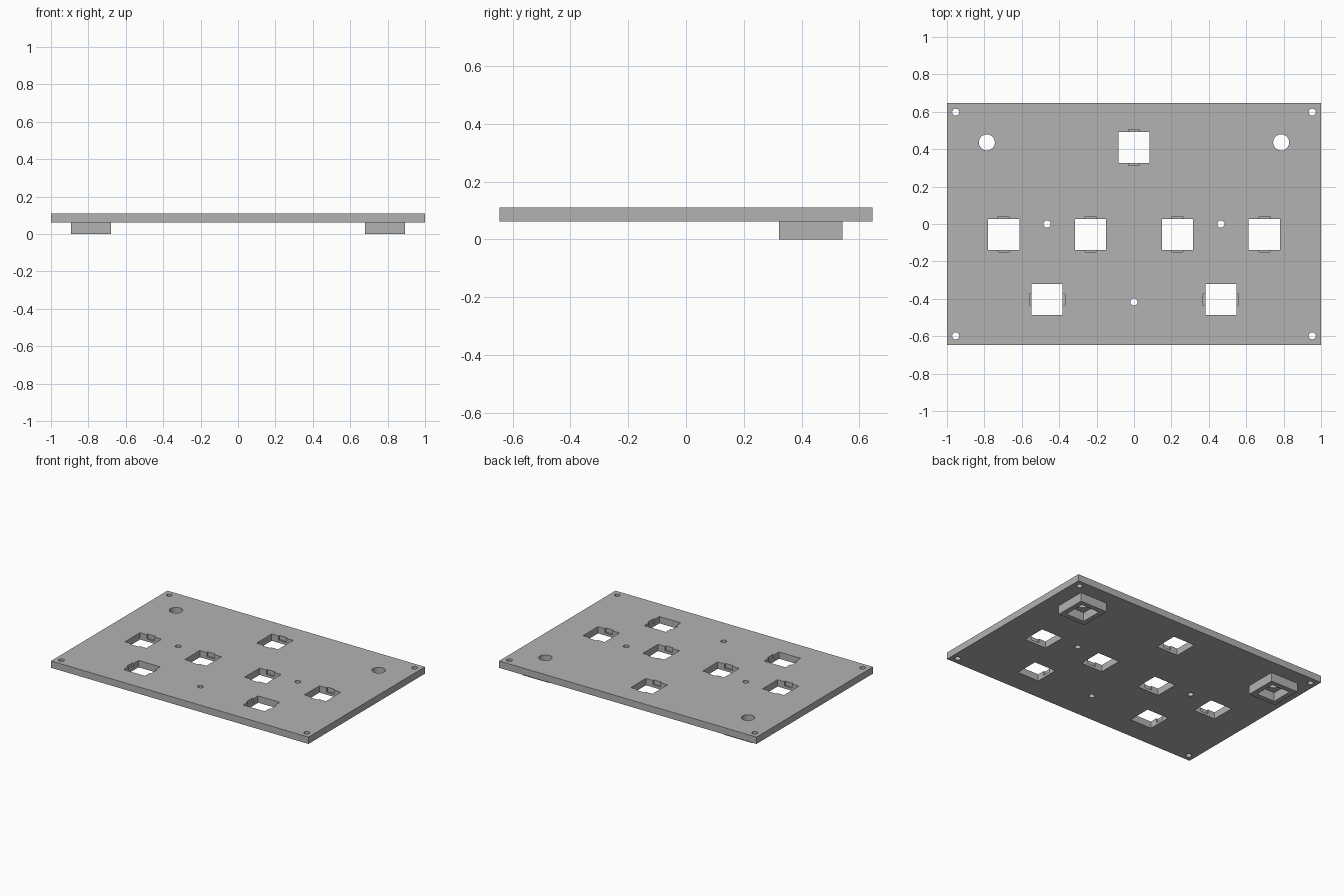
import bpy
import bmesh
from mathutils import Matrix, Vector

if "Cube" in bpy.data.objects:
    bpy.data.objects.remove(bpy.data.objects["Cube"], do_unlink=True)

PLATE_BOTTOM, PLATE_TOP = 0.062, 0.11
SWITCH = 0.167       # square cutout side
CLIP_LENGTH = 0.19   # clip recess, end to end
CLIP_WIDTH = 0.06

grey = bpy.data.materials.new("plain grey")
grey.use_nodes = True
grey.diffuse_color = (0.45, 0.45, 0.45, 1)
grey.node_tree.nodes["Principled BSDF"].inputs["Base Color"].default_value = grey.diffuse_color


def add_box(bm, x, y, z0, z1, sx, sy):
    place = Matrix.Translation((x, y, (z0 + z1) / 2))
    bmesh.ops.create_cube(bm, size=1, matrix=place @ Matrix.Diagonal((sx, sy, z1 - z0, 1)))


def add_cylinder(bm, x, y, z0, z1, radius):
    bmesh.ops.create_cone(bm, cap_ends=True, segments=32, radius1=radius, radius2=radius,
                          depth=z1 - z0, matrix=Matrix.Translation((x, y, (z0 + z1) / 2)))


def finish(name, bm):
    mesh = bpy.data.meshes.new(name)
    bm.to_mesh(mesh)
    bm.free()
    mesh.materials.append(grey)
    obj = bpy.data.objects.new(name, mesh)
    bpy.context.collection.objects.link(obj)
    return obj


def cut(obj, bm):
    """Subtract a set of separate solids and discard the cutter."""
    cutter = finish("cutter", bm)
    cutter.hide_render = True
    mod = obj.modifiers.new("cut", 'BOOLEAN')
    mod.operation = 'DIFFERENCE'
    mod.solver = 'EXACT'
    mod.object = cutter
    bpy.context.view_layer.objects.active = obj
    bpy.ops.object.modifier_apply(modifier=mod.name)
    bpy.data.objects.remove(cutter, do_unlink=True)


# Switch cutouts: x, y, and whether the clips lie along x
switches = [(0, 0.409, False)]
for side in (-1, 1):
    switches += [(side * 0.697, -0.056, False),
                 (side * 0.232, -0.056, False),
                 (side * 0.465, -0.404, True)]

# Screw holes and the larger holes above the sockets: x, y, radius
holes = [(0, -0.417, 0.019)]
for side in (-1, 1):
    holes += [(side * 0.953, 0.598, 0.019), (side * 0.953, -0.598, 0.019),
              (side * 0.465, 0.0, 0.019), (side * 0.787, 0.436, 0.043)]

# Plate
bm = bmesh.new()
add_box(bm, 0, 0, PLATE_BOTTOM, PLATE_TOP, 2, 1.292)
plate = finish("plate", bm)

# Clip recesses, open at the top only
bm = bmesh.new()
for x, y, along_x in switches:
    size = (CLIP_LENGTH, CLIP_WIDTH) if along_x else (CLIP_WIDTH, CLIP_LENGTH)
    add_box(bm, x, y, 0.08, 0.2, *size)
cut(plate, bm)

# Square cutouts through the plate
bm = bmesh.new()
for x, y, along_x in switches:
    add_box(bm, x, y, -0.1, 0.3, SWITCH, SWITCH)
cut(plate, bm)

# Round holes through the plate
bm = bmesh.new()
for x, y, radius in holes:
    add_cylinder(bm, x, y, -0.1, 0.3, radius)
cut(plate, bm)

# Hollow sockets under the back corners, open below and around the holes
for side, name in ((1, "left_socket"), (-1, "right_socket")):
    bm = bmesh.new()
    add_box(bm, side * 0.786, 0.432, 0, PLATE_BOTTOM, 0.212, 0.22)
    socket = finish(name, bm)
    bm = bmesh.new()
    add_box(bm, side * 0.786, 0.432, -0.1, 0.2, 0.142, 0.15)
    cut(socket, bm)

# Smooth hole walls with sharp rims
bpy.ops.object.select_all(action='DESELECT')
plate.select_set(True)
bpy.context.view_layer.objects.active = plate
bpy.ops.object.shade_smooth_by_angle()
